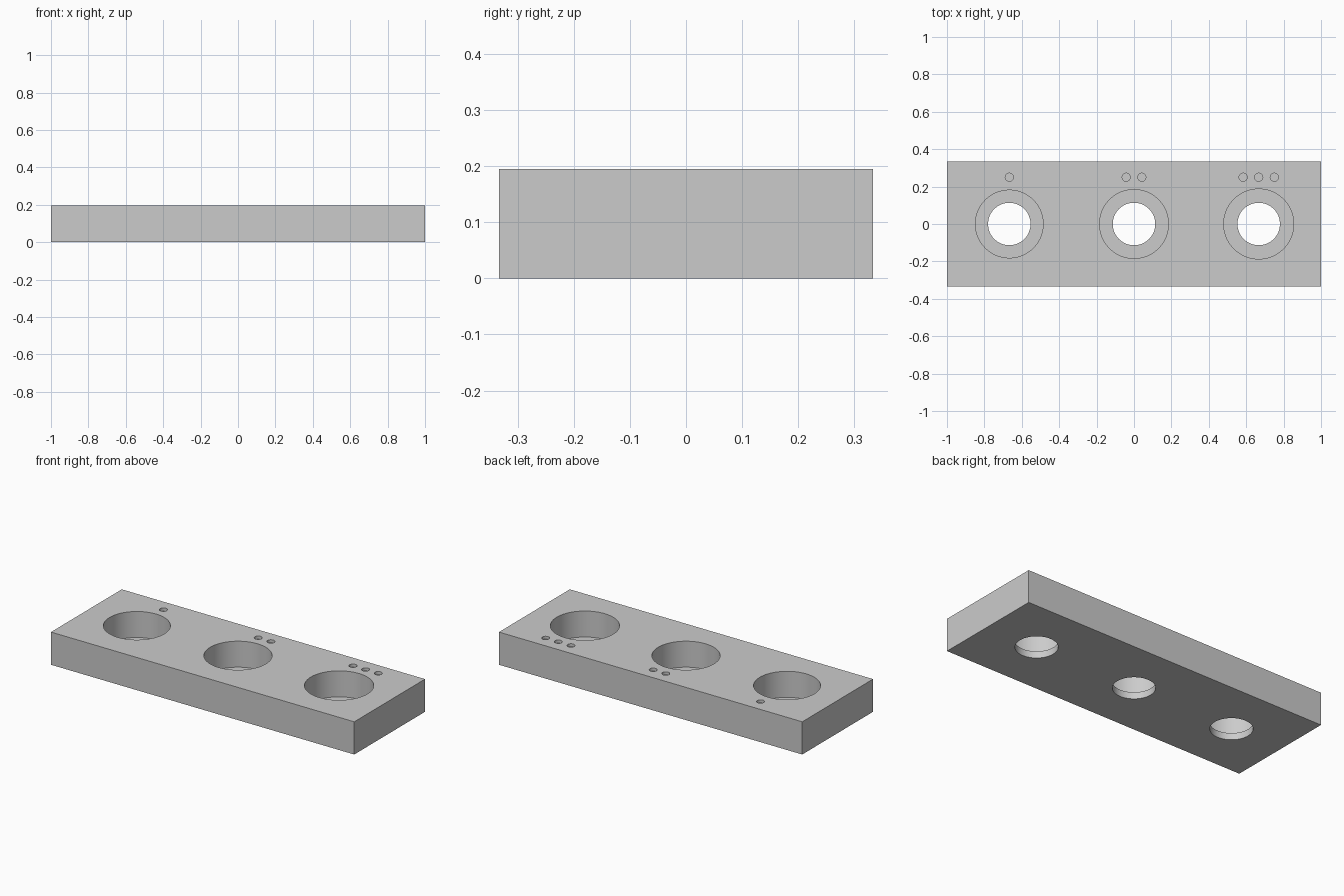
import bpy

if "Cube" in bpy.data.objects:
    bpy.data.objects.remove(bpy.data.objects["Cube"])

HEIGHT, LEDGE, DOT_DEPTH = 0.195, 0.04, 0.017

grey = bpy.data.materials.new("light_grey")
grey.diffuse_color = (0.6, 0.6, 0.6, 1)
grey.use_nodes = True
grey.node_tree.nodes["Principled BSDF"].inputs["Base Color"].default_value = grey.diffuse_color

# Solid block
bpy.ops.mesh.primitive_cube_add(size=1, location=(0, 0, HEIGHT / 2))
block = bpy.context.object
block.name = "gauge_block"
block.scale = (2, 0.6667, HEIGHT)
bpy.ops.object.transform_apply(location=True, scale=True)
block.data.materials.append(grey)


def drill(name, x, y, radius, bottom, sides):
    """Cut a round hole from the top face down to the given height."""
    top = HEIGHT + 0.1
    bpy.ops.mesh.primitive_cylinder_add(vertices=sides, radius=radius, depth=top - bottom,
                                        location=(x, y, (top + bottom) / 2))
    cutter = bpy.context.object
    cutter.name = name
    cutter.data.materials.append(grey)
    cutter.hide_render = True
    bpy.context.view_layer.objects.active = block
    mod = block.modifiers.new(name, 'BOOLEAN')
    mod.operation, mod.solver, mod.object = 'DIFFERENCE', 'EXACT', cutter
    bpy.ops.object.modifier_apply(modifier=name)
    bpy.data.objects.remove(cutter, do_unlink=True)


# Three stepped holes, each slightly wider, marked by one, two and three dots
for i, bore in enumerate((0.181, 0.184, 0.187)):
    x = (i - 1) * 0.6667
    drill("counterbore", x, 0, bore, LEDGE, 96)
    drill("through_hole", x, 0, 0.1135, -0.1, 96)
    for d in range(i + 1):
        drill("marker_dot", x + (d - i / 2) * 0.0833, 0.25, 0.0217, HEIGHT - DOT_DEPTH, 32)

# Smooth hole walls, crisp edges
bpy.ops.object.select_all(action='DESELECT')
block.select_set(True)
bpy.context.view_layer.objects.active = block
bpy.ops.object.shade_smooth_by_angle()
